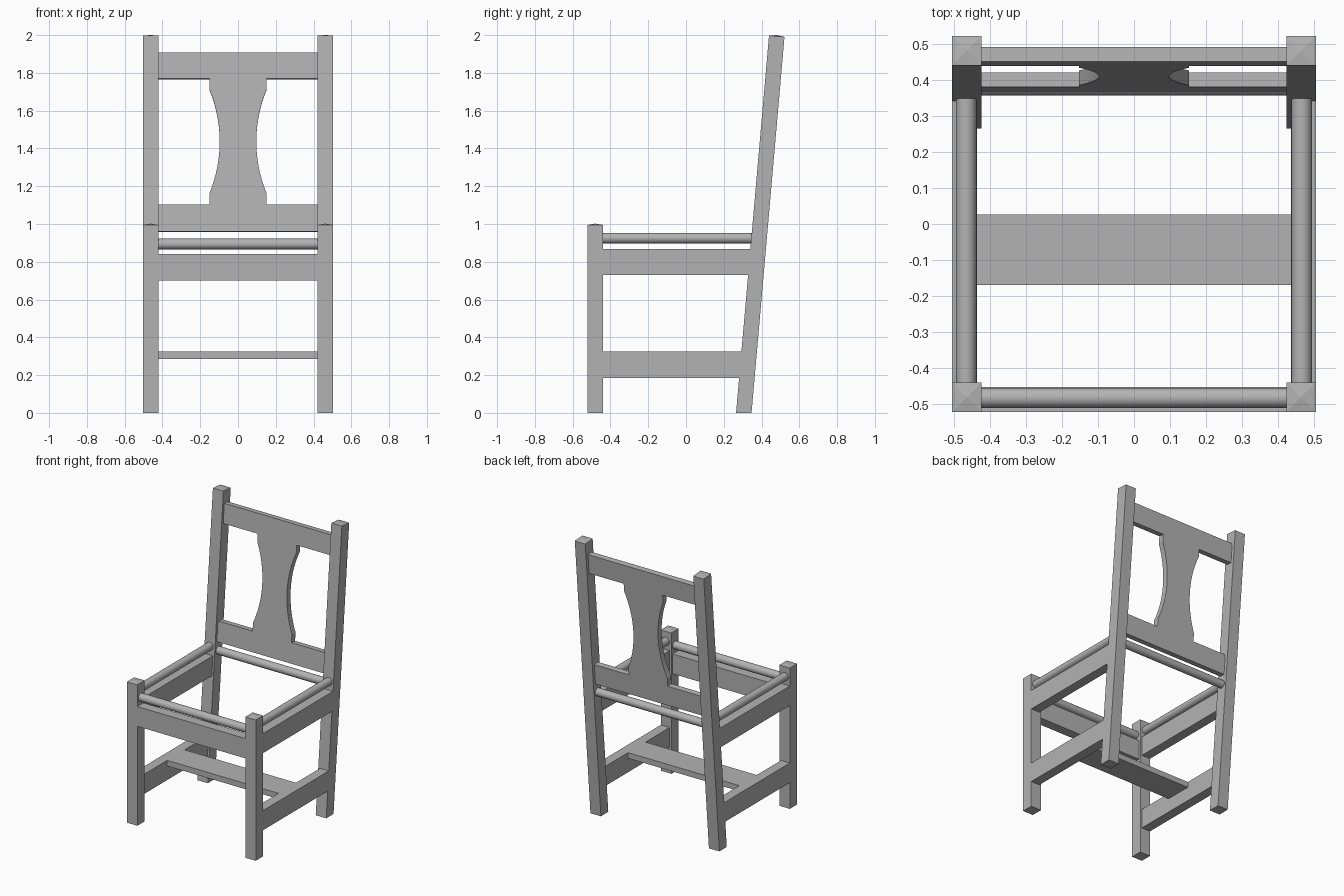
import bpy, bmesh, math
from mathutils import Vector

if "Cube" in bpy.data.objects:
    bpy.data.objects.remove(bpy.data.objects["Cube"])

wood = bpy.data.materials.new("grey_wood")
wood.diffuse_color = (0.45, 0.45, 0.45, 1)
wood.use_nodes = True
wood.node_tree.nodes["Principled BSDF"].inputs["Base Color"].default_value = wood.diffuse_color

LEAN = math.tan(math.radians(5))
XI, XO = 0.422, 0.504          # inner and outer side of the legs
HALF = 0.041                   # half leg thickness


def back_y(z):
    """Centre line of the leaning back at height z."""
    return 0.306 + LEAN * z


def finish(name, bm):
    bmesh.ops.recalc_face_normals(bm, faces=bm.faces)
    me = bpy.data.meshes.new(name)
    bm.to_mesh(me)
    bm.free()
    me.materials.append(wood)
    ob = bpy.data.objects.new(name, me)
    bpy.context.collection.objects.link(ob)
    return ob


def loft(name, ring_a, ring_b, apex=None, smooth=False):
    """Solid between two matching rings, with an optional pointed cap on the second."""
    bm = bmesh.new()
    a = [bm.verts.new(p) for p in ring_a]
    b = [bm.verts.new(p) for p in ring_b]
    n = len(a)
    bm.faces.new(a)
    if apex:
        tip = bm.verts.new(apex)
    else:
        bm.faces.new(b)
    for i in range(n):
        j = (i + 1) % n
        f = bm.faces.new((a[i], a[j], b[j], b[i]))
        f.smooth = smooth
        if apex:
            bm.faces.new((b[i], b[j], tip))
    return finish(name, bm)


def box(name, x0, x1, y0, y1, z0, z1):
    sq = [(x0, y0), (x1, y0), (x1, y1), (x0, y1)]
    return loft(name, [(x, y, z0) for x, y in sq], [(x, y, z1) for x, y in sq])


def rod(name, p0, p1, r=0.028, n=32):
    p0, p1 = Vector(p0), Vector(p1)
    d = (p1 - p0).normalized()
    up = Vector((0, 0, 1))
    side = d.cross(up)
    offs = [side * (r * math.cos(t)) + up * (r * math.sin(t))
            for t in (2 * math.pi * i / n for i in range(n))]
    return loft(name, [p0 + o for o in offs], [p1 + o for o in offs], smooth=True)


def side_rail(name, s, z0, z1):
    """Rail from front leg to the slanted face of the back leg."""
    prof = [(-0.439, z0), (back_y(z0) - HALF, z0), (back_y(z1) - HALF, z1), (-0.439, z1)]
    return loft(name, [(s * 0.435, y, z) for y, z in prof], [(s * XO, y, z) for y, z in prof])


for s, tag in ((-1, "left"), (1, "right")):
    xm = s * (XI + XO) / 2
    # front leg with shallow pyramid top
    sq = [(s * XI, -0.521), (s * XO, -0.521), (s * XO, -0.439), (s * XI, -0.439)]
    loft("front_leg_" + tag, [(x, y, 0) for x, y in sq],
         [(x, y, 0.995) for x, y in sq], (xm, -0.48, 1.002))
    # leaning back leg
    corners = [(s * XI, -HALF), (s * XO, -HALF), (s * XO, HALF), (s * XI, HALF)]
    loft("back_leg_" + tag, [(x, back_y(0) + d, 0) for x, d in corners],
         [(x, back_y(1.994) + d, 1.994 - d * LEAN) for x, d in corners],
         (xm, back_y(2), 2.0))
    # side rails and seat rods
    side_rail("side_seat_rail_" + tag, s, 0.73, 0.868)
    side_rail("side_stretcher_" + tag, s, 0.185, 0.324)
    rod("side_seat_rod_" + tag, (s * 0.465, -0.445, 0.925), (s * 0.465, 0.36, 0.925))

# front rail, cross stretcher, front and rear rods
box("front_seat_rail", -XI, XI, -0.521, -0.452, 0.702, 0.842)
box("cross_stretcher", -0.436, 0.436, -0.169, 0.026, 0.284, 0.324)
rod("front_seat_rod", (-0.43, -0.482, 0.894), (0.43, -0.482, 0.894))
rod("rear_seat_rod", (-0.43, back_y(0.894), 0.894), (0.43, back_y(0.894), 0.894))

# backrest: two rails and a waisted splat in one outline
z0, z1, wide, waist = 1.16, 1.713, 0.152, 0.097
h, depth = (z1 - z0) / 2, wide - waist
R = (h * h + depth * depth) / (2 * depth)
right = [(XI, 0.96), (XI, 1.102), (wide, 1.102)]
N = 20
for i in range(N + 1):
    t = -h + 2 * h * i / N
    right.append((waist + R - math.sqrt(R * R - t * t), (z0 + z1) / 2 + t))
right += [(wide, 1.768), (XI, 1.768), (XI, 1.906)]
outline = right + [(-x, z) for x, z in reversed(right)]
loft("backrest", [(x, back_y(z) - 0.023, z + 0.001) for x, z in outline],
     [(x, back_y(z) + 0.018, z - 0.002) for x, z in outline])
